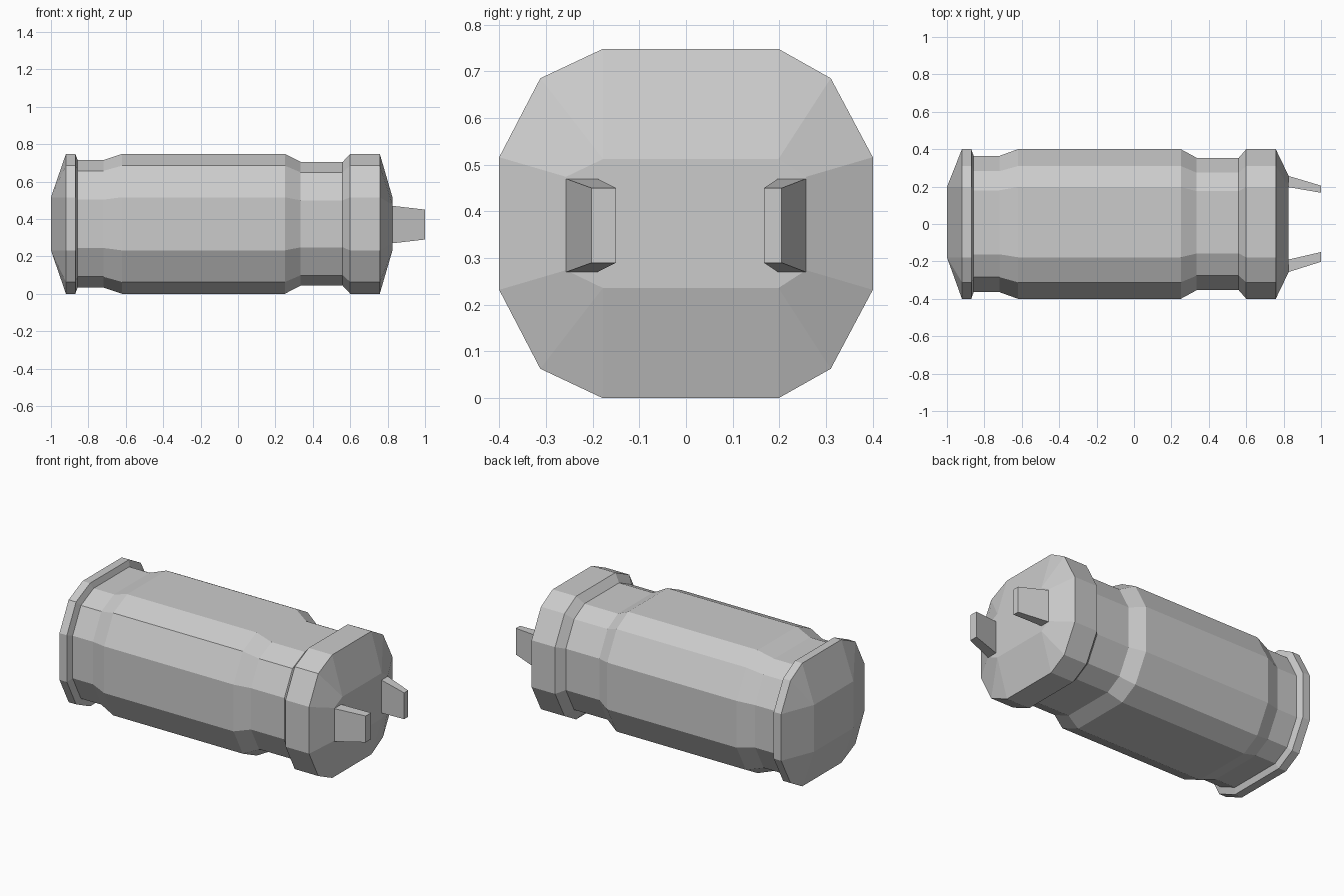
import bpy, bmesh

if "Cube" in bpy.data.objects:
    bpy.data.objects.remove(bpy.data.objects["Cube"])

CZ = 0.374  # height of the long axis


def loft(name, rings):
    """Skin a list of equal-length closed rings and cap both ends."""
    bm = bmesh.new()
    loops = [[bm.verts.new(p) for p in ring] for ring in rings]
    n = len(loops[0])
    for a, b in zip(loops, loops[1:]):
        for i in range(n):
            j = (i + 1) % n
            bm.faces.new((a[i], a[j], b[j], b[i]))
    bm.faces.new(loops[0][::-1])
    bm.faces.new(loops[-1])
    bmesh.ops.remove_doubles(bm, verts=bm.verts[:], dist=0.0005)
    bmesh.ops.recalc_face_normals(bm, faces=bm.faces[:])
    mesh = bpy.data.meshes.new(name)
    bm.to_mesh(mesh)
    bm.free()
    obj = bpy.data.objects.new(name, mesh)
    bpy.context.collection.objects.link(obj)
    return obj


def section(x, quarter_right, quarter_left):
    """Ring from top-right and top-left quarter points (y, half height)."""
    top = quarter_right[::-1] + quarter_left
    pts = top + [(y, -h) for y, h in top[::-1]]
    return [(x, y, CZ + h) for y, h in pts]


# twelve-sided canister cross-section
right = [(0.198, CZ), (0.31, 0.311), (0.40, 0.142)]
left = [(-0.178, CZ), (-0.312, 0.311), (-0.40, 0.142)]


def body(x, s):
    return section(x, [(y * s, h * s) for y, h in right][::-1][::-1],
                   [(y * s, h * s) for y, h in left])


# canister with end caps, neck grooves and rims
rings = [section(-1.0, [(0.198, 0.142)] * 3, [(-0.178, 0.142)] * 3)]
for x, s in [(-0.92, 1), (-0.87, 1), (-0.857, 0.91), (-0.72, 0.91), (-0.62, 1),
             (0.25, 1), (0.335, 0.885), (0.56, 0.885), (0.60, 1), (0.758, 1)]:
    rings.append(body(x, s))
rings.append(section(0.827, [(0.198, 0.138)] * 2 + [(0.257, 0.10)],
                     [(-0.178, 0.138)] * 2 + [(-0.257, 0.10)]))
loft("canister", rings)


# tapered prongs on the end
def rect(x, y0, y1, h):
    return [(x, y0, CZ - 0.004 - h), (x, y1, CZ - 0.004 - h),
            (x, y1, CZ - 0.004 + h), (x, y0, CZ - 0.004 + h)]


for name, base, tip in [("prong_right", (0.197, 0.257), (0.167, 0.205)),
                        ("prong_left", (-0.257, -0.19), (-0.202, -0.15))]:
    loft(name, [rect(0.826, *base, 0.10), rect(1.0, *tip, 0.08)])
